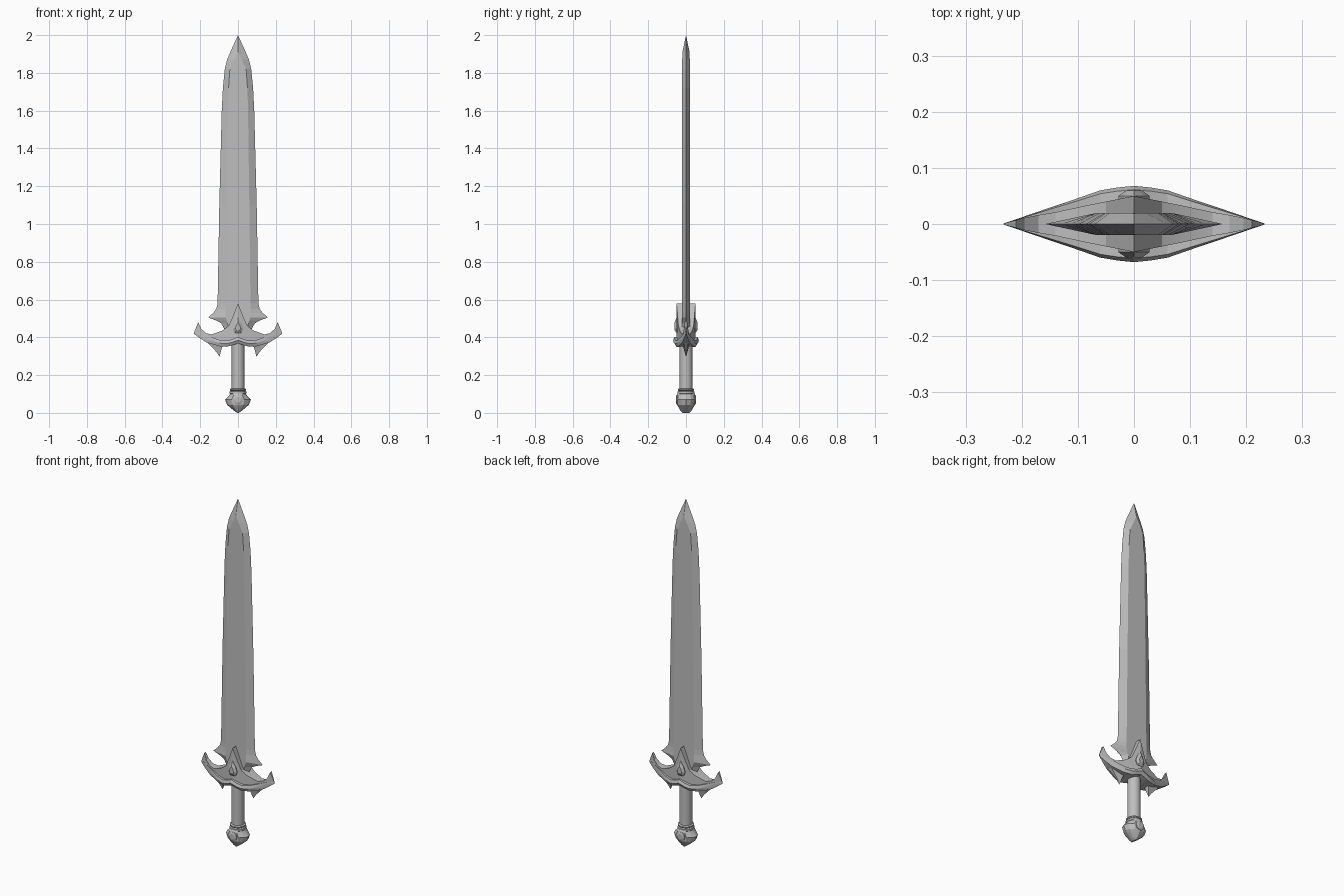
import bpy, bmesh, math

cube = bpy.data.objects.get("Cube")
if cube:
    bpy.data.objects.remove(cube)

steel = bpy.data.materials.new("grey steel")
steel.use_nodes = True
GREY = (0.52, 0.52, 0.52, 1)
steel.diffuse_color = GREY
steel.node_tree.nodes["Principled BSDF"].inputs["Base Color"].default_value = GREY


def loft(name, rings, smooth=0):
    """Skin a list of equal-length rings and close both ends."""
    bm = bmesh.new()
    rows = [[bm.verts.new(p) for p in ring] for ring in rings]
    n = len(rows[0])
    for a, b in zip(rows, rows[1:]):
        for i in range(n):
            j = (i + 1) % n
            bm.faces.new((a[i], a[j], b[j], b[i]))
    bm.faces.new(rows[0])
    bm.faces.new(rows[-1])
    bmesh.ops.remove_doubles(bm, verts=bm.verts, dist=0.0002)
    bmesh.ops.recalc_face_normals(bm, faces=bm.faces)
    mesh = bpy.data.meshes.new(name)
    bm.to_mesh(mesh)
    bm.free()
    mesh.materials.append(steel)
    obj = bpy.data.objects.new(name, mesh)
    bpy.context.collection.objects.link(obj)
    if smooth:
        bpy.ops.object.select_all(action='DESELECT')
        obj.select_set(True)
        bpy.context.view_layer.objects.active = obj
        bpy.ops.object.shade_smooth_by_angle(angle=math.radians(smooth))
    return obj


def ellipse(z, rx, ry, n=16):
    return [(rx * math.cos(math.tau * i / n), ry * math.sin(math.tau * i / n), z)
            for i in range(n)]


def mirrored(stations):
    """Extend stations given for x >= 0 to the -x side."""
    return [(-s[0], *s[1:]) for s in reversed(stations[1:])] + stations


# Blade: six-sided section (height, edge half-width, flat half-width, thickness)
blade = [(0.38, 0.05, 0.04, 0.02), (0.45, 0.075, 0.05, 0.02), (0.475, 0.09, 0.055, 0.02),
         (0.49, 0.118, 0.06, 0.02), (0.505, 0.158, 0.065, 0.02), (0.53, 0.13, 0.066, 0.02),
         (0.55, 0.115, 0.066, 0.02), (0.58, 0.108, 0.066, 0.02), (1.1, 0.099, 0.06, 0.02),
         (1.6, 0.086, 0.053, 0.02), (1.72, 0.08, 0.05, 0.02), (1.82, 0.07, 0.043, 0.02),
         (1.87, 0.058, 0.02, 0.02), (1.91, 0.041, 0.0005, 0.019), (2.0, 0, 0, 0)]
loft("blade", [[(w, 0, z), (f, t, z), (-f, t, z), (-w, 0, z), (-f, -t, z), (f, -t, z)]
               for z, w, f, t in blade])

# Guard body: pointed centre and hooked arms (x, low, high, half-depth)
body = [(0, 0.38, 0.58, 0.05), (0.03, 0.37, 0.505, 0.044), (0.05, 0.36, 0.46, 0.04),
        (0.085, 0.36, 0.435, 0.033), (0.14, 0.375, 0.415, 0.021), (0.17, 0.385, 0.422, 0.016),
        (0.195, 0.4, 0.445, 0.011), (0.21, 0.41, 0.48, 0.007), (0.222, 0.415, 0.452, 0.004),
        (0.233, 0.42, 0.426, 0.001)]
loft("guard_body", [[(x, -y, lo), (x, -y, hi), (x, y, hi), (x, y, lo)]
                    for x, lo, hi, y in mirrored(body)], 20)

# Guard band: thicker curved bar that hugs the lower edge
band = [(0, 0.368, 0.402, 0.068), (0.03, 0.358, 0.39, 0.065), (0.06, 0.35, 0.382, 0.06),
        (0.1, 0.353, 0.387, 0.046), (0.165, 0.372, 0.41, 0.024), (0.2, 0.394, 0.424, 0.012),
        (0.233, 0.418, 0.428, 0.001)]
loft("guard_band", [[(x, -y * 0.85, lo), (x, -y, (lo + hi) / 2), (x, -y * 0.9, hi),
                     (x, y * 0.9, hi), (x, y, (lo + hi) / 2), (x, y * 0.85, lo)]
                    for x, lo, hi, y in mirrored(band)], 20)

for side, label in ((1, "left"), (-1, "right")):
    # Downward barbs under the arms
    barb = [(0.075, 0.165, 0.375, 0.024), (0.085, 0.135, 0.345, 0.014),
            (0.092, 0.112, 0.32, 0.007), (0.098, 0.098, 0.297, 0)]
    loft(label + "_guard_barb",
         [[(side * a, -y, z), (side * b, -y / 2, z), (side * b, y / 2, z), (side * a, y, z)]
          for a, b, z, y in barb])

# Faceted drop gem and round pommel stud on the front and back
drop = [(0, 0.055), (0.018, 0.025), (0.028, -0.005), (0.018, -0.03),
        (-0.018, -0.03), (-0.028, -0.005), (-0.018, 0.025)]
for side, label in ((-1, "front"), (1, "back")):
    loft(label + "_gem", [[(x * s, side * y, 0.452 + z * s) for x, z in drop]
                          for y, s in ((0.03, 1), (0.05, 1), (0.06, 0.5))])
    loft(label + "_pommel_stud",
         [[(x, side * depth, y + 0.07) for x, y, _ in ellipse(0, r, r, 10)]
          for depth, r in ((0.035, 0.026), (0.05, 0.026), (0.054, 0.016))])

# Grip and collar rings
loft("grip", [ellipse(z, 0.034, 0.034) for z in (0.11, 0.385)], 40)
collar = [(0.095, 0.038), (0.102, 0.044), (0.112, 0.044), (0.116, 0.038),
          (0.12, 0.042), (0.126, 0.042), (0.13, 0.034)]
loft("collar", [ellipse(z, r, r) for z, r in collar], 30)

# Pommel: wide faceted knob narrowing to a blunt point
pommel = [(0, 0.004, 0.018), (0.012, 0.022, 0.03), (0.043, 0.058, 0.047),
          (0.07, 0.068, 0.051), (0.095, 0.045, 0.049), (0.108, 0.038, 0.042)]
loft("pommel", [ellipse(z, rx, ry, 12) for z, rx, ry in pommel], 20)
